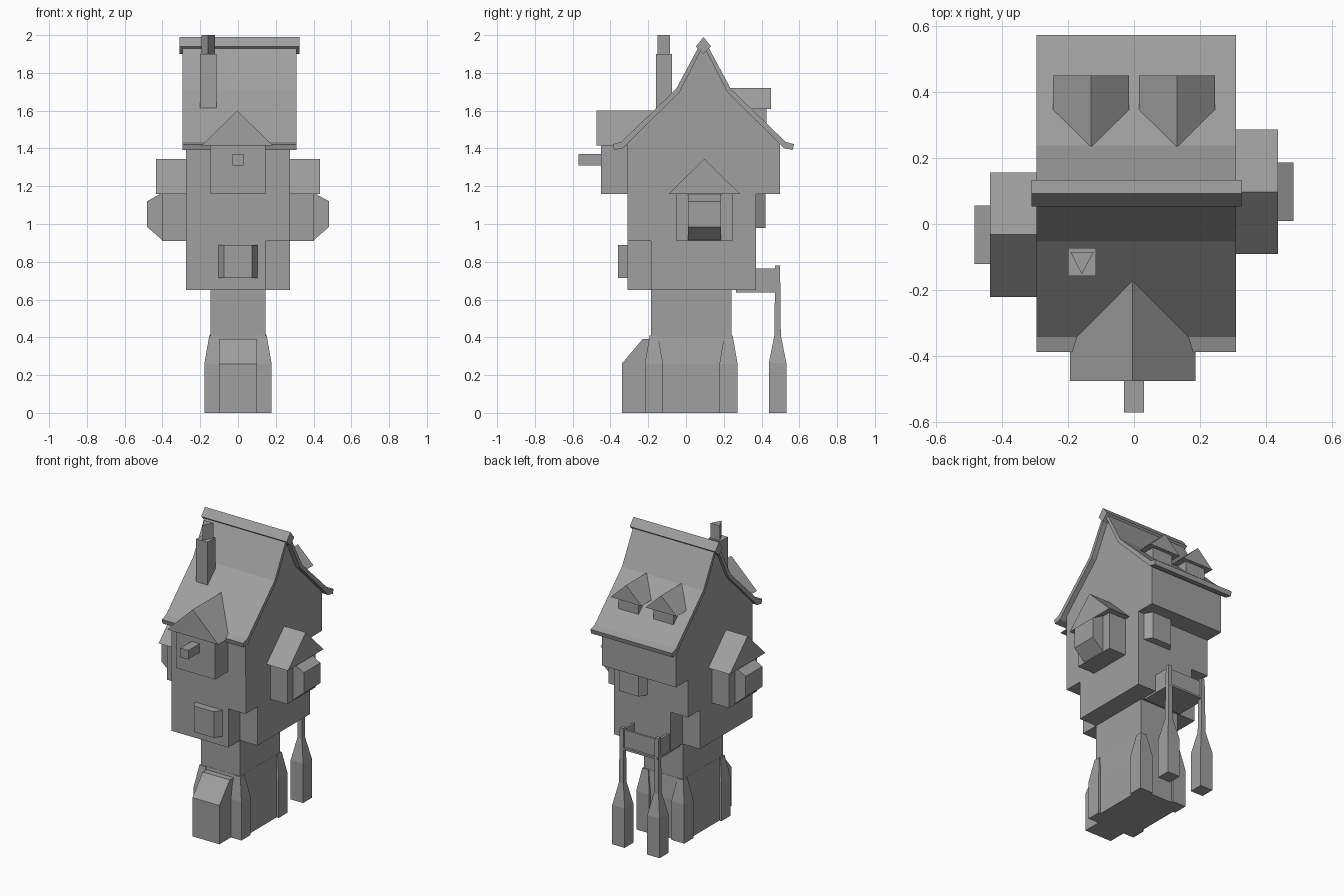
import bpy
import bmesh

if "Cube" in bpy.data.objects:
    bpy.data.objects.remove(bpy.data.objects["Cube"], do_unlink=True)

grey = bpy.data.materials.new("plain_grey")
GREY = (0.35, 0.35, 0.35, 1)
grey.diffuse_color = GREY
grey.use_nodes = True
grey.node_tree.nodes["Principled BSDF"].inputs["Base Color"].default_value = GREY


def loft(name, rings):
    """Skin a closed solid through rings with equal point counts."""
    bm = bmesh.new()
    loops = [[bm.verts.new(p) for p in ring] for ring in rings]
    for low, high in zip(loops, loops[1:]):
        for i in range(len(low)):
            j = (i + 1) % len(low)
            bm.faces.new((low[i], low[j], high[j], high[i]))
    bm.faces.new(loops[0][::-1])
    bm.faces.new(loops[-1])
    bmesh.ops.recalc_face_normals(bm, faces=bm.faces)
    mesh = bpy.data.meshes.new(name)
    bm.to_mesh(mesh)
    bm.free()
    mesh.materials.append(grey)
    obj = bpy.data.objects.new(name, mesh)
    bpy.context.collection.objects.link(obj)
    return obj


def prism(name, profile, axis, a, b):
    """Extrude a 2D profile along an axis from a to b."""
    def place(p, t):
        return {"x": (t, *p), "y": (p[0], t, p[1]), "z": (*p, t)}[axis]
    return loft(name, [[place(p, t) for p in profile] for t in (a, b)])


def rect(x0, x1, y0, y1):
    return [(x0, y0), (x1, y0), (x1, y1), (x0, y1)]


def box(name, x0, x1, y0, y1, z0, z1):
    return prism(name, rect(x0, x1, y0, y1), "z", z0, z1)


def tower(name, x, y, levels):
    """Stack rectangles given as (z, half x, half y)."""
    return loft(name, [[(px, py, z) for px, py in rect(x - hx, x + hx, y - hy, y + hy)]
                       for z, hx, hy in levels])


def gable(c, half, low, high):
    return [(c - half, low), (c + half, low), (c, high)]


# Stem, sloped plinth, corner buttresses and porch
box("stem", -0.145, 0.145, -0.185, 0.24, 0, 0.66)
tower("plinth", 0, 0.0275, [(0, 0.162, 0.23), (0.26, 0.162, 0.23), (0.41, 0.146, 0.214)])
for side, sx in (("left", 1), ("right", -1)):
    for end, y in (("front", -0.17), ("back", 0.225)):
        tower(f"{end}_{side}_buttress", sx * 0.13, y,
              [(0, 0.048, 0.048), (0.26, 0.048, 0.048), (0.41, 0.022, 0.022)])
prism("porch", [(-0.34, 0), (-0.18, 0), (-0.18, 0.39), (-0.23, 0.39), (-0.34, 0.26)],
      "x", -0.1, 0.1)

# Lower storey with two opposite notched corners
plan = [(-0.275, -0.31), (0.145, -0.31), (0.145, -0.185), (0.275, -0.185),
        (0.275, 0.37), (-0.145, 0.37), (-0.145, 0.245), (-0.275, 0.245)]
prism("lower_storey", plan, "z", 0.65, 0.91)
box("middle_storey", -0.275, 0.275, -0.31, 0.37, 0.91, 1.16)

# Upper storey and gables, with a back overhang
RIDGE = 0.0925


def mirrored(half):
    """Complete a half outline across the ridge line."""
    return [(RIDGE + d, z) for d, z in half] + \
           [(RIDGE - d, z) for d, z in reversed(half) if d]


prism("upper_storey", mirrored([(0, 1.95), (0.13, 1.7), (0.405, 1.425), (0.405, 1.16)]),
      "x", -0.275, 0.275)

# Flared roof shell and ridge cap
outer = [(0, 1.985), (0.145, 1.715), (0.435, 1.435), (0.48, 1.422)]
inner = [(0, 1.945), (0.125, 1.7), (0.425, 1.402), (0.472, 1.392)]
for side, s in (("front", -1), ("back", 1)):
    prism(f"{side}_roof", [(RIDGE + s * d, z) for d, z in outer + inner[::-1]],
          "x", -0.295, 0.309)
prism("ridge_cap", [(RIDGE - 0.04, 1.94), (RIDGE, 1.9), (RIDGE + 0.04, 1.94), (RIDGE, 1.99)],
      "x", -0.31, 0.325)

# Front dormer with hoist beam
box("front_dormer", -0.145, 0.145, -0.45, -0.3, 1.16, 1.43)
prism("front_dormer_roof", gable(-0.004, 0.19, 1.415, 1.6), "y", -0.475, -0.15)
box("hoist_beam", -0.03, 0.03, -0.57, -0.44, 1.31, 1.37)

# Side dormers with chamfered bays
for side, s, y in (("left", 1, 0.0975), ("right", -1, -0.0325)):
    box(f"{side}_dormer", *sorted((s * 0.26, s * 0.402)), y - 0.148, y + 0.148, 0.91, 1.17)
    prism(f"{side}_dormer_roof", gable(y, 0.188, 1.16, 1.345), "x", s * 0.26, s * 0.435)
    bay = [(0.39, 0.91), (0.402, 0.915), (0.482, 0.985), (0.482, 1.12), (0.402, 1.165), (0.39, 1.165)]
    prism(f"{side}_bay", [(s * x, z) for x, z in bay], "y", y - 0.088, y + 0.088)

# Splayed window bays on the front and back walls
for name, x, y, out, z0, z1 in (("front_bay", 0, -0.31, -0.05, 0.715, 0.89),
                                ("back_bay", 0.13, 0.37, 0.05, 0.98, 1.16)):
    prism(name, [(x - 0.103, y), (x - 0.073, y + out), (x + 0.073, y + out), (x + 0.103, y)],
          "z", z0, z1)

# Twin back roof dormers
for side, x in (("left", 0.13), ("right", -0.13)):
    box(f"back_{side}_dormer", x - 0.075, x + 0.075, 0.3, 0.425, 1.51, 1.62)
    prism(f"back_{side}_dormer_roof", gable(x, 0.115, 1.61, 1.72), "y", 0.22, 0.45)

# Chimney with a three-sided flue
box("chimney", -0.2, -0.115, -0.158, -0.073, 1.6, 1.9)
prism("chimney_flue", [(-0.192, -0.085), (-0.158, -0.152), (-0.122, -0.085)], "z", 1.89, 2.0)

# Back balcony on posts with heavy feet
box("balcony_floor", -0.14, 0.14, 0.265, 0.5, 0.637, 0.65)
box("balcony_back_rail", -0.13, 0.13, 0.47, 0.485, 0.65, 0.765)
for side, s in (("left", 1), ("right", -1)):
    box(f"balcony_{side}_rail", *sorted((s * 0.123, s * 0.138)), 0.25, 0.485, 0.65, 0.765)
    tower(f"{side}_post", s * 0.13, 0.485,
          [(0, 0.046, 0.046), (0.265, 0.046, 0.046), (0.41, 0.017, 0.017), (0.78, 0.013, 0.013)])
